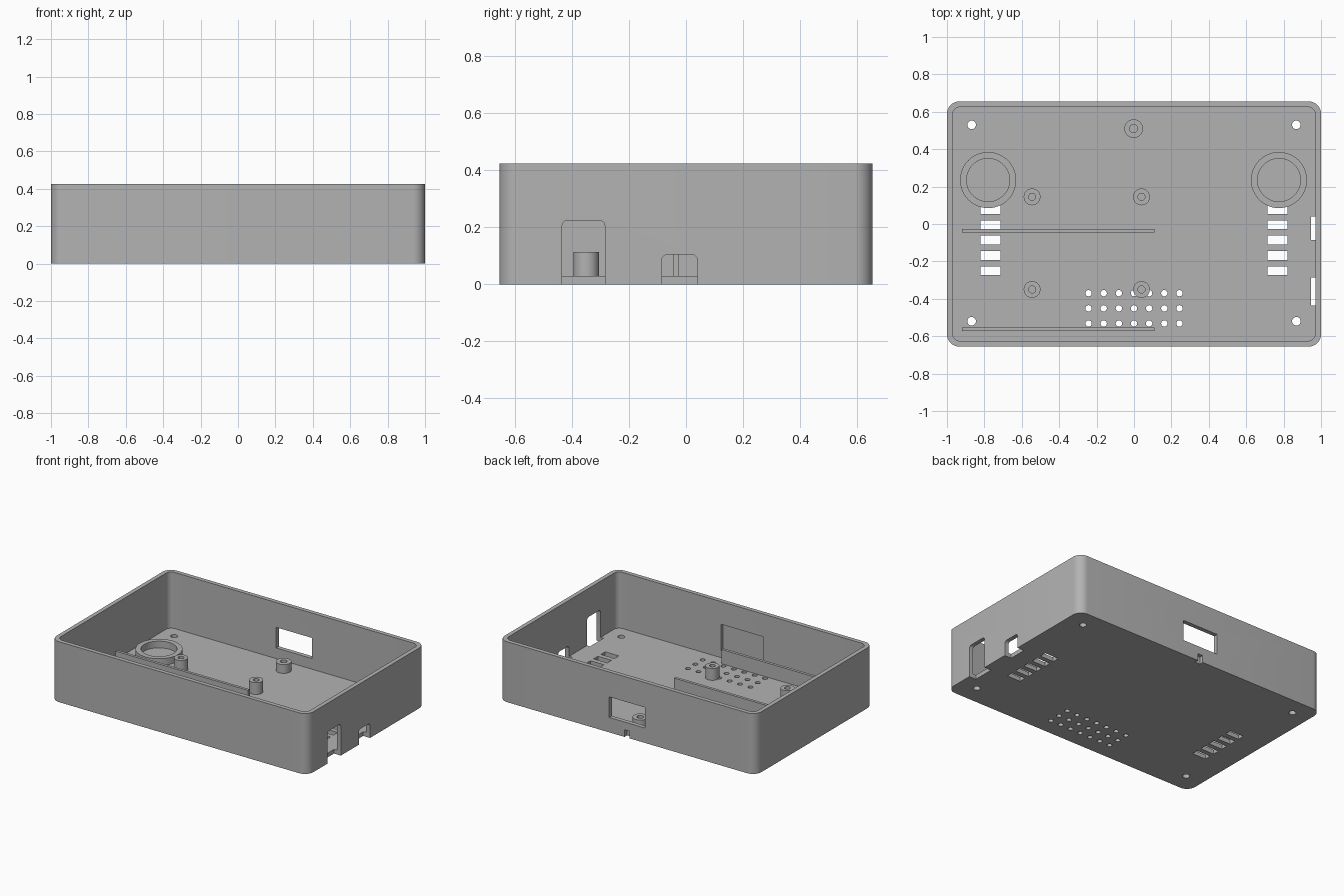
import bpy, bmesh, math
from mathutils import Matrix

default = bpy.data.objects.get("Cube")
if default:
    bpy.data.objects.remove(default, do_unlink=True)

grey = bpy.data.materials.new("plain grey")
grey.use_nodes = True
grey.diffuse_color = (0.45, 0.45, 0.45, 1)
grey.node_tree.nodes["Principled BSDF"].inputs["Base Color"].default_value = grey.diffuse_color

HALF_X, HALF_Y, HEIGHT = 1.0, 0.655, 0.425
WALL, FLOOR = 0.03, 0.03


def rounded_outline(u0, u1, v0, v1, r, steps=8):
    """Points around a rectangle with round corners."""
    corners = [(u1 - r, v1 - r), (u0 + r, v1 - r), (u0 + r, v0 + r), (u1 - r, v0 + r)]
    return [(cu + r * math.cos(a), cv + r * math.sin(a))
            for i, (cu, cv) in enumerate(corners)
            for a in [(i + k / steps) * math.pi / 2 for k in range(steps + 1)]]


def add_prism(bm, points, low, high):
    """Closed prism from a list of 3D-making functions of the extrusion depth."""
    rings = [[bm.verts.new(p(d)) for p in points] for d in (low, high)]
    n = len(points)
    faces = [bm.faces.new(rings[0]), bm.faces.new(rings[1])]
    for i in range(n):
        j = (i + 1) % n
        faces.append(bm.faces.new((rings[0][i], rings[0][j], rings[1][j], rings[1][i])))
    bmesh.ops.recalc_face_normals(bm, faces=faces)


def add_rounded_z(bm, hx, hy, r, z0, z1):
    pts = rounded_outline(-hx, hx, -hy, hy, r)
    add_prism(bm, [lambda d, p=p: (p[0], p[1], d) for p in pts], z0, z1)


def add_rounded_x(bm, y0, y1, z0, z1, r, x0, x1):
    pts = rounded_outline(y0, y1, z0, z1, r, 5)
    add_prism(bm, [lambda d, p=p: (d, p[0], p[1]) for p in pts], x0, x1)


def add_box(bm, x0, x1, y0, y1, z0, z1):
    m = Matrix.Translation(((x0 + x1) / 2, (y0 + y1) / 2, (z0 + z1) / 2))
    bmesh.ops.create_cube(bm, size=1, matrix=m @ Matrix.Diagonal((x1 - x0, y1 - y0, z1 - z0, 1)))


def add_cylinder(bm, x, y, r, z0, z1, sides=24):
    bmesh.ops.create_cone(bm, cap_ends=True, segments=sides, radius1=r, radius2=r,
                          depth=z1 - z0, matrix=Matrix.Translation((x, y, (z0 + z1) / 2)))


def make_object(name, bm):
    mesh = bpy.data.meshes.new(name)
    bm.to_mesh(mesh)
    bm.free()
    mesh.materials.append(grey)
    obj = bpy.data.objects.new(name, mesh)
    bpy.context.collection.objects.link(obj)
    return obj


def cut(target, bm):
    """Subtract the cutter mesh and discard it."""
    cutter = make_object("cutter", bm)
    cutter.hide_render = True
    mod = target.modifiers.new("cut", 'BOOLEAN')
    mod.operation, mod.solver, mod.object = 'DIFFERENCE', 'EXACT', cutter
    graph = bpy.context.evaluated_depsgraph_get()
    mesh = bpy.data.meshes.new_from_object(target.evaluated_get(graph))
    target.modifiers.clear()
    target.data = mesh
    bpy.data.objects.remove(cutter, do_unlink=True)


def smooth(obj):
    bpy.ops.object.select_all(action='DESELECT')
    obj.select_set(True)
    bpy.context.view_layer.objects.active = obj
    bpy.ops.object.shade_smooth_by_angle(angle=math.radians(30))


def make_tube(name, x, y, outer, inner, top, sides):
    """Hollow round post standing on the floor."""
    bm = bmesh.new()
    loops = []
    for r, z in ((outer, FLOOR), (outer, top), (inner, top), (inner, FLOOR)):
        loops.append([bm.verts.new((x + r * math.cos(a), y + r * math.sin(a), z))
                      for a in [2 * math.pi * k / sides for k in range(sides)]])
    for a, b in zip(loops, loops[1:] + loops[:1]):
        for i in range(sides):
            j = (i + 1) % sides
            bm.faces.new((a[i], a[j], b[j], b[i]))
    bmesh.ops.recalc_face_normals(bm, faces=bm.faces)
    smooth(make_object(name, bm))


# Open tray with rounded vertical corners
bm = bmesh.new()
add_rounded_z(bm, HALF_X, HALF_Y, 0.065, 0, HEIGHT)
case = make_object("case_tray", bm)
bm = bmesh.new()
add_rounded_z(bm, HALF_X - WALL, HALF_Y - WALL, 0.04, FLOOR, HEIGHT + 0.1)
cut(case, bm)

# Openings through the walls and the inner recess of the front wall
bm = bmesh.new()
add_rounded_x(bm, -0.435, -0.285, -0.1, 0.225, 0.02, 0.947, 1.1)
add_rounded_x(bm, -0.085, 0.04, -0.1, 0.105, 0.02, 0.947, 1.1)
add_box(bm, -0.14, 0.14, 0.6, 0.7, 0.105, 0.25)
add_box(bm, -0.02, 0.02, 0.626, 0.7, -0.05, 0.05)
add_box(bm, -0.165, 0.165, -0.645, -0.6, 0.08, 0.265)
cut(case, bm)

# Screw holes, sound holes and vent slots through the floor
bm = bmesh.new()
for side in (-1, 1):
    for y in (-0.52, 0.53):
        add_cylinder(bm, side * 0.868, y, 0.023, -0.05, 0.1)
    for row in range(5):
        y = 0.078 - row * 0.082
        add_box(bm, side * 0.768 - 0.053, side * 0.768 + 0.053, y - 0.024, y + 0.024, -0.05, 0.1)
for col in range(7):
    for row in range(3):
        add_cylinder(bm, (col - 3) * 0.081, -0.37 - row * 0.081, 0.017, -0.05, 0.1, 16)
cut(case, bm)
smooth(case)

# Round seats beside the vents
for name, x in (("right_ring_seat", -0.78), ("left_ring_seat", 0.775)):
    make_tube(name, x, 0.235, 0.15, 0.115, 0.077, 48)

# Screw posts
for x in (-0.545, 0.04):
    for y in (-0.35, 0.145):
        make_tube("board_post", x, y, 0.045, 0.019, 0.113, 24)
make_tube("rear_post", -0.002, 0.51, 0.05, 0.022, 0.092, 24)

# Long guide rails
for name, y in (("front_rail", -0.563), ("middle_rail", -0.036)):
    bm = bmesh.new()
    add_box(bm, -0.92, 0.11, y - 0.01, y + 0.01, FLOOR, 0.13)
    make_object(name, bm)
